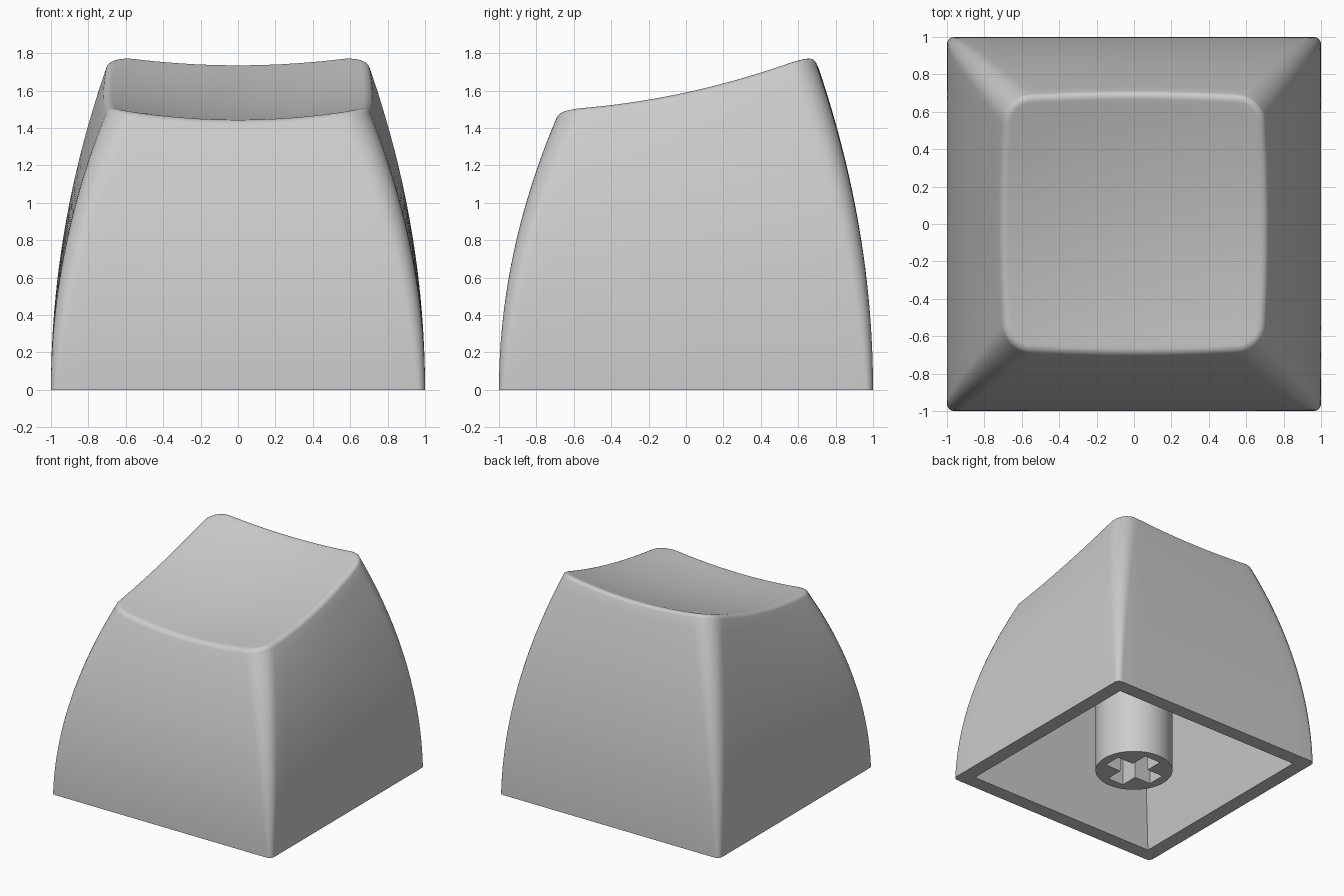
import bpy
import bmesh
from math import sin, cos, pi, radians

if "Cube" in bpy.data.objects:
    bpy.data.objects.remove(bpy.data.objects["Cube"], do_unlink=True)

TOP = 0.695       # half width of the top rim
CORNER = 0.16     # corner radius at the top
EDGE = 0.05       # rounding of the top rim
SIDE, ARC = 14, 8

grey = bpy.data.materials.new("grey plastic")
grey.use_nodes = True
grey.diffuse_color = (0.6, 0.6, 0.6, 1)
grey.node_tree.nodes["Principled BSDF"].inputs["Base Color"].default_value = (0.6, 0.6, 0.6, 1)


def dish(x, y):
    """Height of the scooped, tilted top surface."""
    return 1.53 + 0.217 * y + 0.13 * y * y + 0.13 * x * x


def outline(half, radius, bow=0.0, widen=1.0):
    """Rounded square with slightly bowed sides, as x, y pairs."""
    points = []
    flat = half - radius
    for q in range(4):
        local = [(half + bow * (1 - (s / SIDE * 2 - 1) ** 2), flat * (s / SIDE * 2 - 1))
                 for s in range(SIDE)]
        local += [(flat + radius * cos(a * pi / 2 / ARC), flat + radius * sin(a * pi / 2 / ARC))
                  for a in range(ARC)]
        c, s = (1, 0, -1, 0)[q], (0, 1, 0, -1)[q]
        points += [((x * c - y * s) * widen, x * s + y * c) for x, y in local]
    return points


def make_object(name, bm):
    mesh = bpy.data.meshes.new(name)
    bmesh.ops.recalc_face_normals(bm, faces=bm.faces)
    bm.to_mesh(mesh)
    bm.free()
    mesh.materials.append(grey)
    obj = bpy.data.objects.new(name, mesh)
    bpy.context.collection.objects.link(obj)
    return obj


def smooth(obj, angle):
    bpy.ops.object.select_all(action='DESELECT')
    obj.select_set(True)
    bpy.context.view_layer.objects.active = obj
    bpy.ops.object.shade_smooth_by_angle(angle=radians(angle))


# Shell, lofted from the flat tilted ceiling down straight inner walls
ceiling = [(x, y, 1.35 + 0.215 * y) for x, y in outline(0.62, 0)]
rings = [[(0, 0, 1.35)] * len(ceiling), ceiling]
rings.append([(x, y, 0) for x, y in outline(0.88, 0)])

# Curved outer walls, rising to the rim
tilt = radians(20)
rim = outline(TOP, CORNER, 0.015, 1.015)
for k in range(25):
    t = k / 24
    ring = outline(1 - (1 - TOP) * t * t, 0.04 + (CORNER - 0.04) * t, 0.015 * t * t, 1 + 0.015 * t * t)
    rings.append([(x, y, t * (dish(*r) - EDGE * (1 - sin(tilt)))) for (x, y), r in zip(ring, rim)])

# Rounded rim
for k in range(1, 8):
    a = tilt + (pi / 2 - tilt) * k / 7
    inset = EDGE * (cos(tilt) - cos(a))
    ring = outline(TOP - inset, CORNER - inset, 0.015, 1.015)
    rings.append([(x, y, dish(x, y) - EDGE * (1 - sin(a))) for x, y in ring])

# Dish surface
for k in range(11, -1, -1):
    rings.append([(x * k / 12, y * k / 12, dish(x * k / 12, y * k / 12)) for x, y in ring])

bm = bmesh.new()
loops = [[bm.verts.new(p) for p in r] for r in rings]
for low, high in zip(loops, loops[1:]):
    for i in range(len(low)):
        j = (i + 1) % len(low)
        bm.faces.new((low[i], low[j], high[j], high[i]))
bmesh.ops.remove_doubles(bm, verts=bm.verts, dist=0.0002)
shell = make_object("keycap_shell", bm)
smooth(shell, 35)

# Stem with a cross-shaped socket
bm = bmesh.new()
bmesh.ops.create_cone(bm, cap_ends=True, segments=64, radius1=0.3, radius2=0.3, depth=1.4)
bmesh.ops.translate(bm, verts=bm.verts, vec=(0, 0, 0.7))
stem = make_object("stem", bm)

bm = bmesh.new()
arm, slot = 0.225, 0.075
quarter = [(arm, -slot), (arm, slot), (slot, slot)]
cross = []
for c, s in ((1, 0), (0, 1), (-1, 0), (0, -1)):
    cross += [bm.verts.new((x * c - y * s, x * s + y * c, -0.1)) for x, y in quarter]
base = bm.faces.new(cross)
grown = bmesh.ops.extrude_face_region(bm, geom=[base])["geom"]
bmesh.ops.translate(bm, verts=[v for v in grown if isinstance(v, bmesh.types.BMVert)], vec=(0, 0, 0.6))
cutter = make_object("socket_cutter", bm)
cutter.hide_render = True

cut = stem.modifiers.new("socket", 'BOOLEAN')
cut.operation = 'DIFFERENCE'
cut.solver = 'EXACT'
cut.object = cutter
smooth(stem, 35)
bpy.ops.object.modifier_apply(modifier="socket")
bpy.data.objects.remove(cutter, do_unlink=True)
